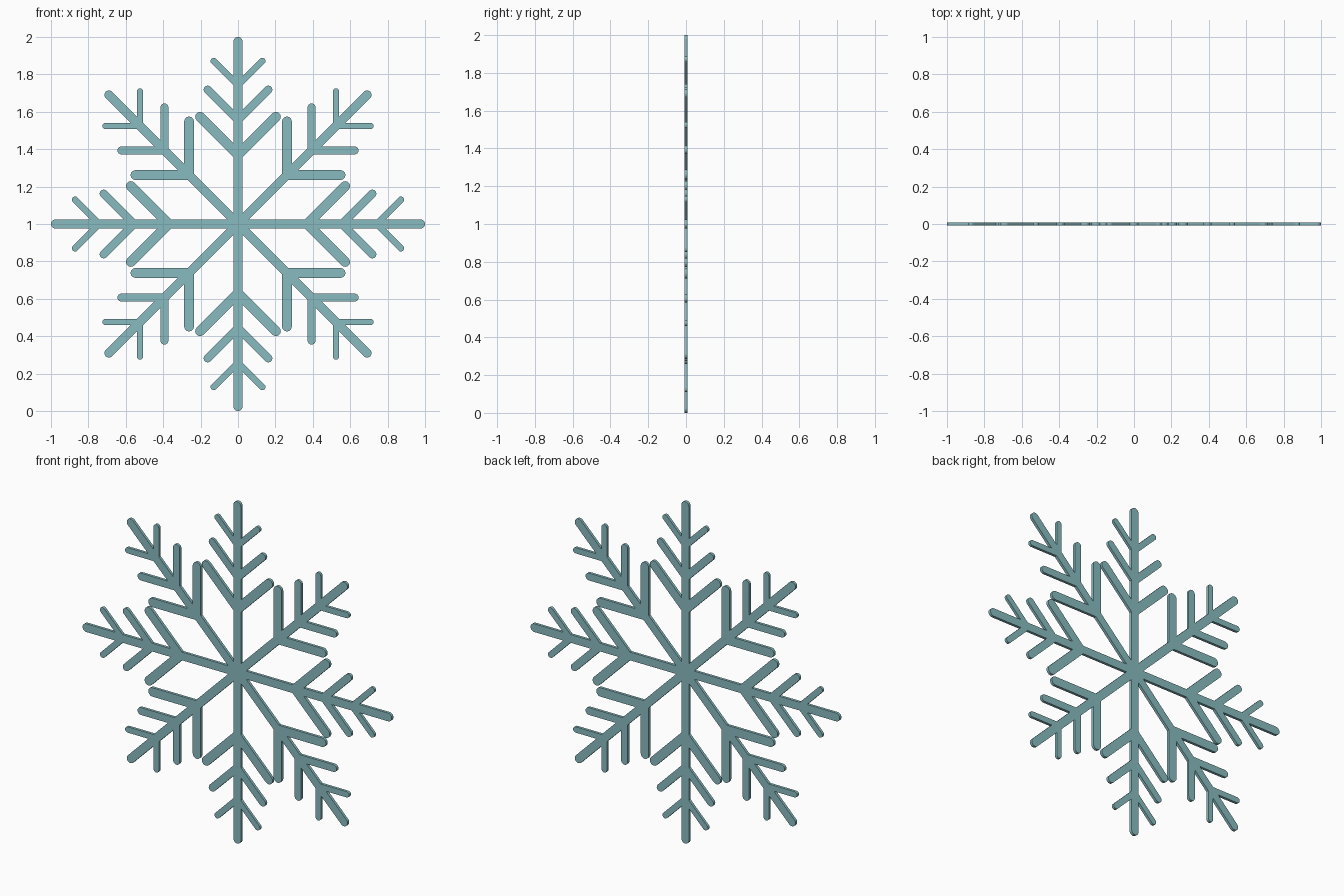
import bpy, bmesh
from math import pi, cos, sin, tan, sqrt

if "Cube" in bpy.data.objects:
    bpy.data.objects.remove(bpy.data.objects["Cube"])

ARMS = 8
HALF_THICK = 0.008
R = 0.024                      # arm half width
# branch: base distance along arm, length to cap centre, half width
BRANCHES = [(0.37, 0.287, 0.026), (0.556, 0.23, 0.0213), (0.741, 0.184, 0.017)]
SEG = 8


def cap(cx, cy, r, start, sweep):
    """Points of a rounded end, running clockwise."""
    return [(cx + r * cos(start - sweep * i / SEG), cy + r * sin(start - sweep * i / SEG))
            for i in range(SEG + 1)]


# upper half outline of one arm, from the hub notch to the tip
side = [(R / tan(pi / ARMS), R)]
for base, length, w in BRANCHES:
    d = w * sqrt(2)
    side.append((base + R - d, R))
    side += cap(base + length / sqrt(2), length / sqrt(2), w, 0.75 * pi, pi)
    side.append((base + R + d, R))
side += cap(1 - R, 0, R, pi / 2, pi / 2)
outline = [(0, 0)] + side + [(u, -v) for u, v in reversed(side[:-1])]

# eight arms joined at the hub, no walls between them
bm = bmesh.new()
for k in range(ARMS):
    a = 2 * pi * k / ARMS
    pts = [(u * cos(a) - v * sin(a), 1 + u * sin(a) + v * cos(a)) for u, v in outline]
    front = [bm.verts.new((x, -HALF_THICK, z)) for x, z in pts]
    back = [bm.verts.new((x, HALF_THICK, z)) for x, z in pts]
    bm.faces.new(front)
    bm.faces.new(back[::-1])
    for i in range(1, len(pts) - 1):
        bm.faces.new((front[i + 1], front[i], back[i], back[i + 1]))
bmesh.ops.remove_doubles(bm, verts=bm.verts, dist=1e-5)
bmesh.ops.triangulate(bm, faces=[f for f in bm.faces if len(f.verts) > 4])
bmesh.ops.recalc_face_normals(bm, faces=bm.faces)

mesh = bpy.data.meshes.new("snowflake")
bm.to_mesh(mesh)
bm.free()
snowflake = bpy.data.objects.new("snowflake", mesh)
bpy.context.collection.objects.link(snowflake)

mat = bpy.data.materials.new("ice_teal")
mat.diffuse_color = (0.25, 0.5, 0.53, 1)
mat.use_nodes = True
mat.node_tree.nodes["Principled BSDF"].inputs["Base Color"].default_value = mat.diffuse_color
mesh.materials.append(mat)
